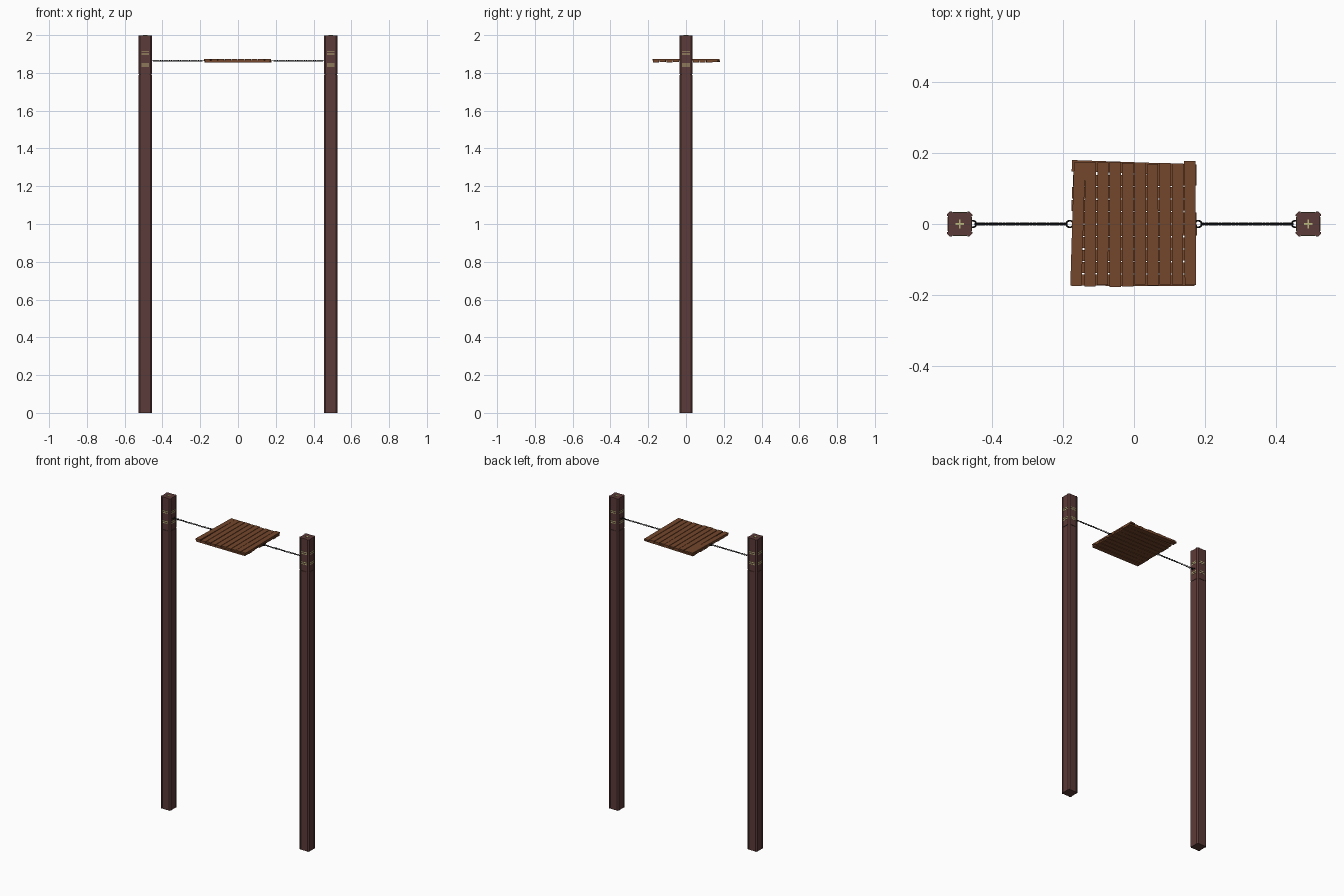
import bpy, bmesh, math, random
from mathutils import Matrix, Vector

if "Cube" in bpy.data.objects:
    bpy.data.objects.remove(bpy.data.objects["Cube"])
random.seed(4)

def mat(name, c):
    m = bpy.data.materials.new(name)
    m.diffuse_color = (*c, 1)
    m.use_nodes = True
    m.node_tree.nodes["Principled BSDF"].inputs["Base Color"].default_value = m.diffuse_color
    return m

POST = mat("dark red wood", (0.105, 0.043, 0.040))
WOOD = mat("brown plank", (0.175, 0.062, 0.024))
IRON = mat("black iron", (0.012, 0.012, 0.014))
PALE = mat("pale yellow", (0.50, 0.47, 0.20))
PX, CZ = 0.4915, 1.864

def finish(bm, name, m):
    bmesh.ops.recalc_face_normals(bm, faces=bm.faces)
    me = bpy.data.meshes.new(name)
    bm.to_mesh(me)
    bm.free()
    me.materials.append(m)
    o = bpy.data.objects.new(name, me)
    bpy.context.collection.objects.link(o)
    return o

def box(bm, c, s, rot=0.0):
    M = Matrix.Translation(c) @ Matrix.Rotation(rot, 4, 'Z') @ Matrix.Diagonal((*s, 1))
    bmesh.ops.create_cube(bm, size=1, matrix=M)

def prism(bm, pts, z0, z1, x):
    f = bm.faces.new([bm.verts.new((px + x, py, z0)) for px, py in pts])
    r = bmesh.ops.extrude_face_region(bm, geom=[f])
    top = [v for v in r['geom'] if isinstance(v, bmesh.types.BMVert)]
    bmesh.ops.translate(bm, verts=top, vec=(0, 0, z1 - z0))

# post section: recessed face between chamfered corner strips
quarter = [(.033, .022), (.0357, .022), (.0357, .027), (.027, .0357), (.022, .0357), (.022, .033)]
section = []
for k in range(4):
    c, s = round(math.cos(k * math.pi / 2)), round(math.sin(k * math.pi / 2))
    section += [(c * a - s * b, s * a + c * b) for a, b in quarter]

def link(bm, M, length, width, r, n=12, m=5):
    # closed stadium-shaped tube lying in local xy
    rings = []
    R, half = width / 2 - r, (length - width) / 2
    for i in range(n):
        a = 2 * math.pi * (i + .5) / n
        d = Vector((math.cos(a), math.sin(a), 0))
        c = d * R + Vector((math.copysign(half, d.x), 0, 0))
        rings.append([bm.verts.new(M @ (c + d * r * math.cos(t) + Vector((0, 0, r * math.sin(t)))))
                      for t in (2 * math.pi * j / m for j in range(m))])
    for i in range(n):
        A, B = rings[i], rings[(i + 1) % n]
        for j in range(m):
            bm.faces.new((A[j], B[j], B[(j + 1) % m], A[(j + 1) % m]))

for side, s in (("left", -1), ("right", 1)):
    x = s * PX
    # shaft and separate head block, split by a thin groove
    bm = bmesh.new()
    prism(bm, section, 0, 1.789, x)
    prism(bm, [(a * .92, b * .92) for a, b in section], 1.789, 1.793, x)
    finish(bm, side + "_post", POST)
    bm = bmesh.new()
    prism(bm, section, 1.793, 1.9985, x)
    finish(bm, side + "_post_head", POST)
    # painted stripes on four faces and a cross on top
    bm = bmesh.new()
    for z in (1.836, 1.847, 1.901, 1.912):
        for k in range(4):
            a = k * math.pi / 2
            box(bm, (x + .0333 * math.cos(a), .0333 * math.sin(a), z), (.002, .040, .005), a)
    box(bm, (x, 0, 1.999), (.024, .005, .002))
    box(bm, (x, 0, 1.999), (.005, .024, .002))
    finish(bm, side + "_painted_marks", PALE)
    # chain with an end ring at the post and at the panel
    bm = bmesh.new()
    x0, x1, n = .190, .448, 27
    for i in range(n):
        cx = x0 + (x1 - x0) * (i + .5) / n
        M = Matrix.Translation((s * cx, 0, CZ)) @ Matrix.Rotation(math.pi / 4 + i * math.pi / 2, 4, 'X')
        link(bm, M, .0145, .011, .002, 10, 5)
    finish(bm, side + "_chain", IRON)
    for nm, rx in (("post", .455), ("panel", .181)):
        bm = bmesh.new()
        link(bm, Matrix.Translation((s * rx, 0, CZ)), .024, .024, .0025, 16, 6)
        finish(bm, side + "_" + nm + "_ring", IRON)

# two crossed layers of slightly uneven planks
for layer, z in (("lower", 1.8605), ("upper", 1.8695)):
    bm = bmesh.new()
    for i in range(10):
        p = -.1585 + i * .0352
        rot = random.uniform(-.006, .006)
        if layer == "upper" and i == 0:
            rot = -.03
        if layer == "lower" and i == 9:
            rot = -.035
        off, ln = random.uniform(-.003, .003), .345 + random.uniform(-.004, .008)
        zz = z + random.uniform(-.0008, .0008)
        if layer == "upper":
            box(bm, (p, off, zz), (.0318, ln, .009), rot)
        else:
            box(bm, (off, p, zz), (ln, .0318, .009), rot)
    finish(bm, layer + "_planks", WOOD)
